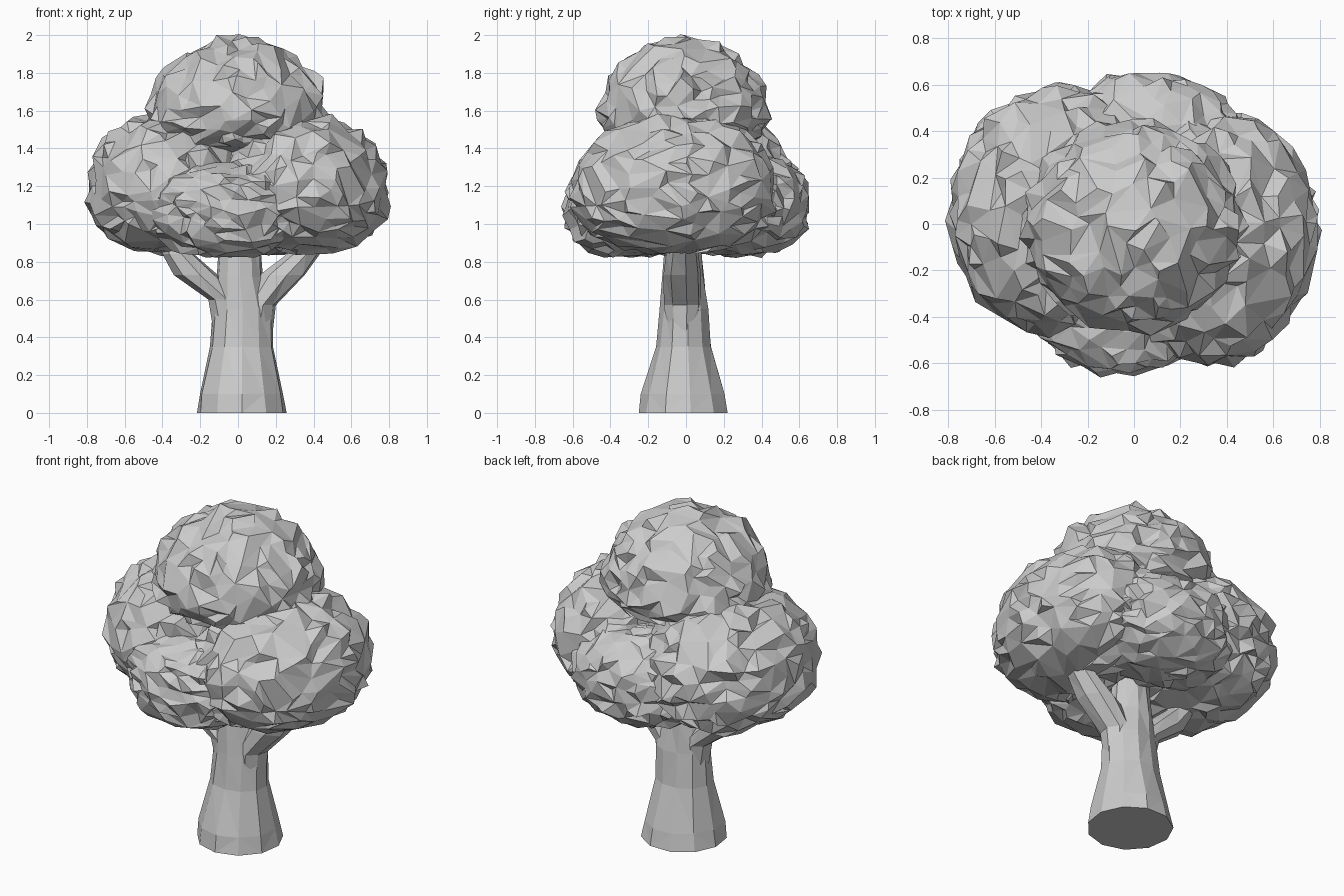
import bpy, bmesh, math, random
from mathutils import Vector, Matrix, noise

if "Cube" in bpy.data.objects:
    bpy.data.objects.remove(bpy.data.objects["Cube"])

random.seed(4)
grey = bpy.data.materials.new("plain grey")
grey.diffuse_color = (0.6, 0.6, 0.6, 1)
grey.use_nodes = True
grey.node_tree.nodes["Principled BSDF"].inputs["Base Color"].default_value = grey.diffuse_color


def finish(bm, name):
    bmesh.ops.recalc_face_normals(bm, faces=bm.faces)
    mesh = bpy.data.meshes.new(name)
    bm.to_mesh(mesh)
    bm.free()
    mesh.materials.append(grey)
    obj = bpy.data.objects.new(name, mesh)
    bpy.context.collection.objects.link(obj)
    return obj


def clump(name, centre, radii, bottom, top, power, yaw, seed):
    """Leaf mass: crumpled blob, round in plan, with its own top and bottom height."""
    bm = bmesh.new()
    bmesh.ops.create_icosphere(bm, subdivisions=4, radius=1)
    for v in bm.verts:
        d = v.co.normalized()
        # fuller than a sphere in elevation when power > 2
        full = (math.hypot(d.x, d.y) ** power + abs(d.z) ** power) ** (-1 / power)
        crumple = 0.05 * noise.noise(d * 4.5 + Vector((seed * 7.3, 0, 0)))
        crumple += random.uniform(-0.045, 0.025)
        shift = Vector([random.uniform(-0.045, 0.045) for _ in range(3)])
        v.co = d * full * (1 + crumple) + shift
    # fit each half of each axis to its radius
    up, down = top - centre[2], centre[2] - bottom
    sizes = [(radii[0], radii[0]), (radii[1], radii[1]), (up, down)]
    for i, (plus, minus) in enumerate(sizes):
        hi = max(v.co[i] for v in bm.verts)
        lo = -min(v.co[i] for v in bm.verts)
        for v in bm.verts:
            c = v.co[i]
            v.co[i] = c / hi * plus if c > 0 else c / lo * minus
    bm.transform(Matrix.Translation(centre) @ Matrix.Rotation(math.radians(yaw), 4, "Z"))
    obj = finish(bm, name)
    dec = obj.modifiers.new("uneven facets", "DECIMATE")
    dec.ratio = 0.5


def limb(name, rings, sides, rough):
    """Tapered limb through (x, y, z, radius x, radius y) rings."""
    bm = bmesh.new()
    loops = []
    for k, (x, y, z, rx, ry) in enumerate(rings):
        loop = []
        for i in range(sides):
            a = 2 * math.pi * (i + 0.25) / sides
            s = 1 + (random.uniform(-rough, rough) if k else 0)
            loop.append(bm.verts.new((x + rx * s * math.cos(a), y + ry * s * math.sin(a), z)))
        loops.append(loop)
    for lo, hi in zip(loops, loops[1:]):
        for i in range(sides):
            j = (i + 1) % sides
            bm.faces.new((lo[i], lo[j], hi[j], hi[i]))
    bm.faces.new(loops[0])
    bm.faces.new(loops[-1])
    bmesh.ops.triangulate(bm, faces=[f for f in bm.faces if len(f.verts) == 4])
    finish(bm, name)


# Trunk with flared foot
limb("trunk", [(0.02, -0.01, 0, 0.24, 0.24), (0.02, -0.01, 0.1, 0.225, 0.225),
               (0.022, -0.01, 0.35, 0.168, 0.152), (0.025, -0.01, 0.55, 0.158, 0.13),
               (0.01, -0.015, 0.72, 0.12, 0.112), (0.01, -0.015, 0.92, 0.11, 0.095)], 11, 0.04)

# Forked branches
limb("left_branch", [(-0.03, -0.01, 0.42, 0.1, 0.08), (-0.075, -0.01, 0.6, 0.085, 0.095),
                     (-0.225, -0.01, 0.73, 0.12, 0.1), (-0.315, -0.01, 0.84, 0.085, 0.09),
                     (-0.35, 0, 0.95, 0.07, 0.08)], 8, 0.04)
limb("right_branch", [(0.08, -0.015, 0.38, 0.1, 0.08), (0.115, -0.015, 0.57, 0.085, 0.1),
                      (0.235, -0.02, 0.73, 0.125, 0.105), (0.345, -0.02, 0.84, 0.09, 0.09),
                      (0.39, -0.02, 0.95, 0.07, 0.08)], 8, 0.04)

# Leaf masses: crown, two large side masses, two low masses front and back
clump("top_leaves", (0.0, -0.01, 1.56), (0.495, 0.465), 1.34, 2.005, 2.0, 0, 1)
clump("right_leaves", (0.345, -0.06, 1.16), (0.46, 0.55), 0.83, 1.59, 2.3, -8, 2)
clump("left_leaves", (-0.345, 0.06, 1.16), (0.46, 0.55), 0.83, 1.59, 2.3, -8, 3)
clump("front_leaves", (-0.06, -0.30, 1.09), (0.42, 0.36), 0.82, 1.33, 2.6, 0, 4)
clump("back_leaves", (0.06, 0.30, 1.11), (0.44, 0.36), 0.82, 1.38, 2.5, 0, 5)
